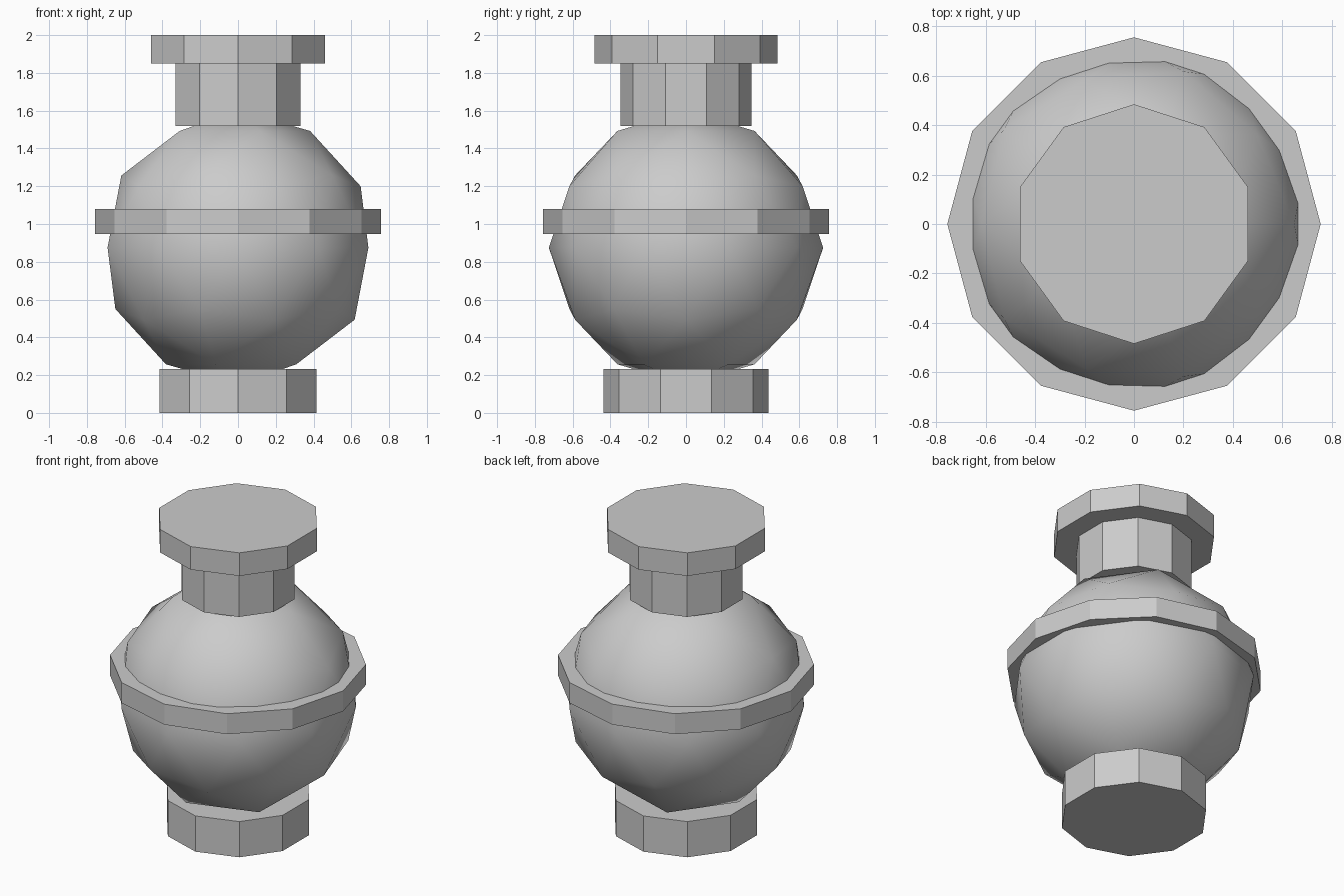
import bpy

if "Cube" in bpy.data.objects:
    bpy.data.objects.remove(bpy.data.objects["Cube"])


def disc(name, sides, radius, z0, z1):
    """Upright flat-shaded prism between two heights."""
    bpy.ops.mesh.primitive_cylinder_add(
        vertices=sides, radius=radius, depth=z1 - z0,
        location=(0, 0, (z0 + z1) / 2))
    bpy.context.object.name = name


# Foot, belt, neck and stopper
disc("base", 10, 0.437, 0.0, 0.232)
disc("belt_ring", 12, 0.756, 0.947, 1.08)
disc("neck", 10, 0.348, 1.52, 1.85)
disc("stopper", 10, 0.485, 1.85, 2.0)

# Round flask body, low-poly but smooth shaded
bpy.ops.mesh.primitive_ico_sphere_add(
    subdivisions=2, radius=0.726, location=(0, 0, 0.875))
bpy.context.object.name = "flask_body"
bpy.ops.object.shade_smooth()
